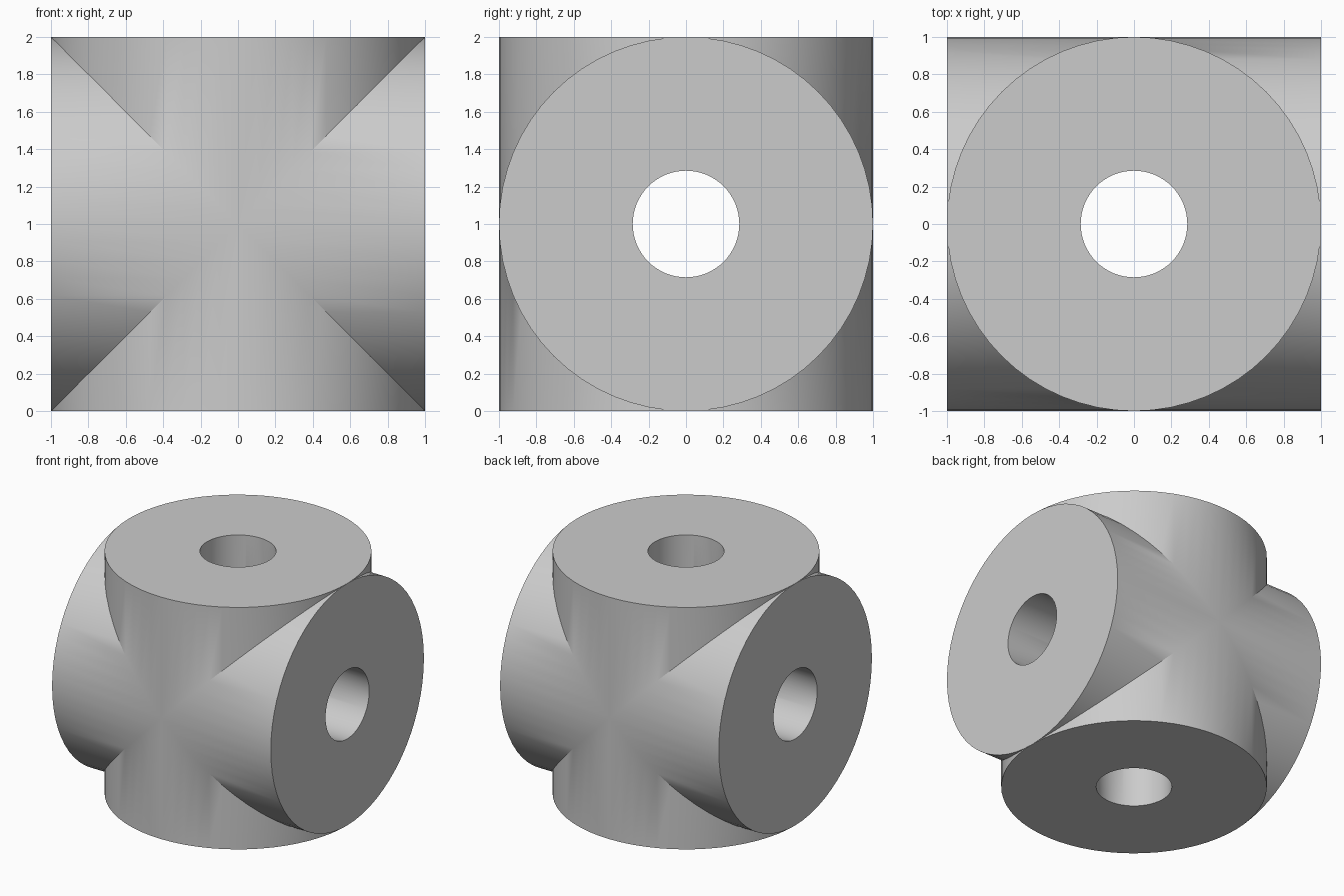
import bpy, bmesh
from math import sin, cos, pi, radians
from mathutils import Matrix

cube = bpy.data.objects.get("Cube")
if cube:
    bpy.data.objects.remove(cube, do_unlink=True)

SEGMENTS = 64
OUTER, BORE = 1.0, 0.285

grey = bpy.data.materials.new("plain grey")
grey.use_nodes = True
colour = (0.6, 0.6, 0.6, 1)
grey.diffuse_color = colour
grey.node_tree.nodes["Principled BSDF"].inputs["Base Color"].default_value = colour

bm = bmesh.new()


def ring(radius, turn, seam):
    """Circle at the arm's end, or the mitre curve where two arms meet."""
    verts = []
    for i in range(SEGMENTS):
        a = 2 * pi * i / SEGMENTS
        x, y = radius * cos(a), radius * sin(a)
        verts.append(bm.verts.new(turn @ Matrix.Translation((x, y, abs(x) if seam else 1)).translation))
    return verts


# Four bored arms: outer wall, flat end, bore wall
for quarter in range(4):
    turn = Matrix.Rotation(quarter * pi / 2, 4, 'Y')
    rings = [ring(OUTER, turn, True), ring(OUTER, turn, False),
             ring(BORE, turn, False), ring(BORE, turn, True)]
    for low, high in zip(rings, rings[1:]):
        for i in range(SEGMENTS):
            j = (i + 1) % SEGMENTS
            bm.faces.new((low[i], low[j], high[j], high[i]))

# Weld the arms along their mitres
bmesh.ops.remove_doubles(bm, verts=bm.verts, dist=1e-4)
bmesh.ops.recalc_face_normals(bm, faces=bm.faces)
bmesh.ops.translate(bm, verts=bm.verts, vec=(0, 0, 1))

mesh = bpy.data.meshes.new("cross_coupling")
bm.to_mesh(mesh)
bm.free()
mesh.materials.append(grey)
body = bpy.data.objects.new("cross_coupling", mesh)
bpy.context.collection.objects.link(body)

bpy.ops.object.select_all(action='DESELECT')
body.select_set(True)
bpy.context.view_layer.objects.active = body
bpy.ops.object.shade_smooth_by_angle(angle=radians(30))
